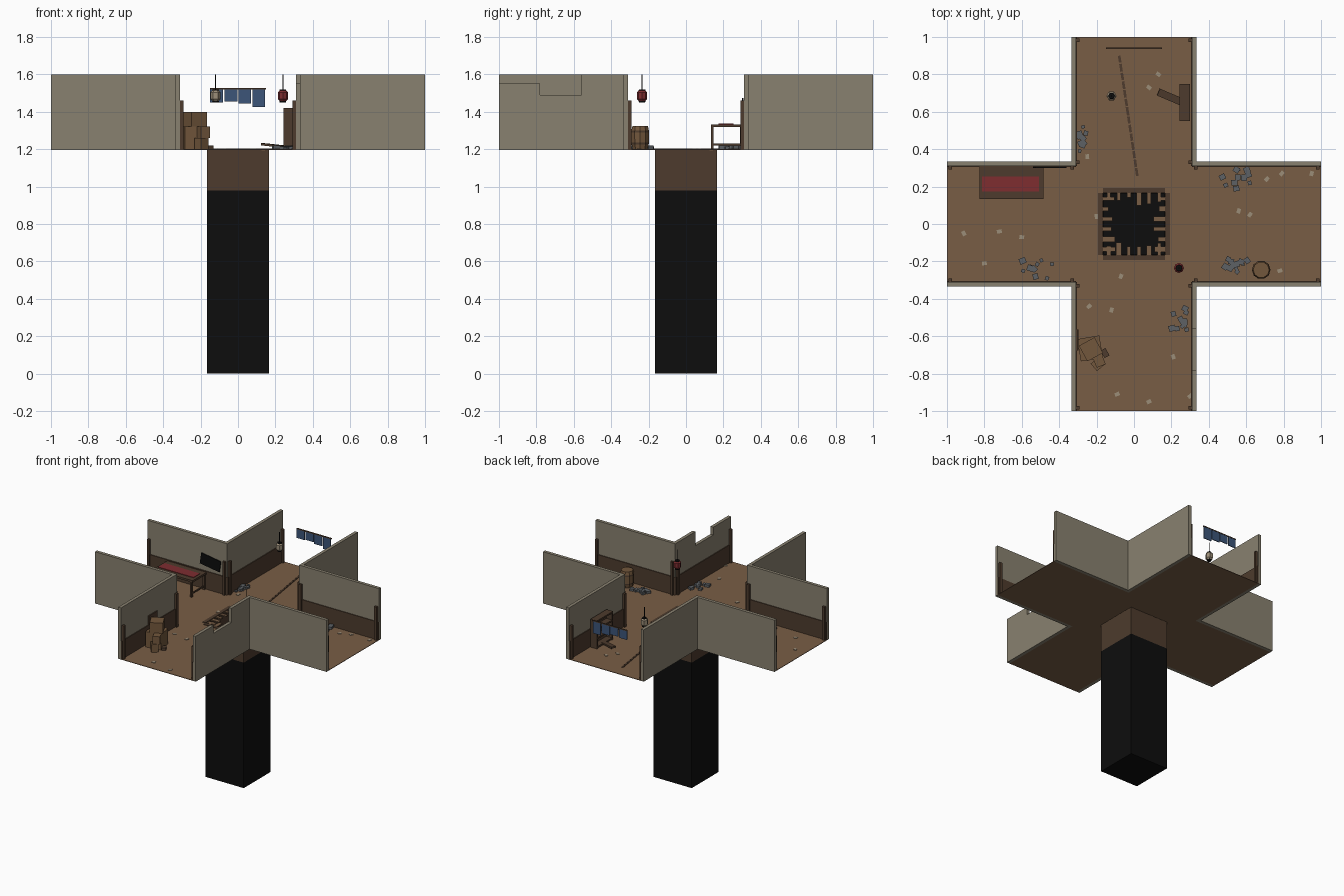
import bpy, bmesh, math, random
from mathutils import Matrix, Vector, Euler

random.seed(4)
cube = bpy.data.objects.get("Cube")
if cube:
    bpy.data.objects.remove(cube, do_unlink=True)


def colour(name, r, g, b):
    m = bpy.data.materials.new(name)
    m.use_nodes = True
    m.diffuse_color = (r, g, b, 1)
    m.node_tree.nodes["Principled BSDF"].inputs["Base Color"].default_value = (r, g, b, 1)
    return m


PLASTER = colour("plaster", .25, .22, .16)
FLOOR = colour("floor_wood", .19, .11, .06)
DARK = colour("dark_wood", .075, .044, .026)
BLACK = colour("black", .004, .004, .004)
RED = colour("red_cloth", .21, .026, .03)
BLUE = colour("blue_cloth", .045, .09, .19)
STONE = colour("grey_stone", .11, .12, .13)
PAPER = colour("paper", .33, .27, .19)
CRATE = colour("crate_wood", .17, .095, .045)

DECK = 1.2      # floor level
HALF = .31      # inner half width of each arm
OUT = .335      # outer face of the walls
PIT = .165      # half width of the shaft


def finish(name, bm, *mats):
    bmesh.ops.recalc_face_normals(bm, faces=bm.faces)
    me = bpy.data.meshes.new(name)
    bm.to_mesh(me)
    bm.free()
    for m in mats:
        me.materials.append(m)
    ob = bpy.data.objects.new(name, me)
    bpy.context.collection.objects.link(ob)
    return ob


def add_box(bm, loc, size, rot=(0, 0, 0)):
    mat = Matrix.LocRotScale(Vector(loc), Euler(rot), Vector(size))
    bmesh.ops.create_cube(bm, size=1, matrix=mat)


def box(name, loc, size, mat, rot=(0, 0, 0)):
    bm = bmesh.new()
    add_box(bm, loc, size, rot)
    return finish(name, bm, mat)


def span(bm, x, y, z):
    """Box between the given limits on each axis."""
    add_box(bm, [sum(a) / 2 for a in (x, y, z)], [a[1] - a[0] for a in (x, y, z)])


def turn(bm, k):
    bm.transform(Matrix.Rotation(k * math.pi / 2, 4, "Z"))


def lathe(name, x, y, profile, sides, *mats):
    """Revolved profile of (radius, height, material index of the band above)."""
    bm = bmesh.new()
    rings = []
    for r, z, _ in profile:
        rings.append([bm.verts.new((x + r * math.cos(math.tau * i / sides),
                                    y + r * math.sin(math.tau * i / sides), z))
                      for i in range(sides)])
    for a, b, p in zip(rings, rings[1:], profile):
        for i in range(sides):
            j = (i + 1) % sides
            bm.faces.new((a[i], a[j], b[j], b[i])).material_index = p[2]
    bm.faces.new(rings[0]).material_index = profile[0][2]
    bm.faces.new(rings[-1]).material_index = profile[-1][2]
    return finish(name, bm, *mats)


# Cross-shaped floor around the square pit
bm = bmesh.new()
for k in range(4):
    span(bm, (-HALF, HALF), (HALF, 1), (DECK - .004, DECK))
    span(bm, (-PIT, HALF), (PIT, HALF), (DECK - .004, DECK))
    turn(bm, 1)
finish("floor", bm, FLOOR)

# Walls, wainscot and posts on both sides of each arm
for k in range(4):
    for side in (-1, 1):
        start = HALF if side > 0 else OUT
        outline = [(start, DECK - .004), (1, DECK - .004), (1, 1.6), (start, 1.6)]
        if k == 2 and side < 0:     # broken wall top
            outline[2:3] = [(1, 1.55), (.78, 1.55), (.78, 1.49), (.56, 1.49), (.56, 1.6)]
        bm = bmesh.new()
        face = bm.faces.new([bm.verts.new((side * HALF, y, z)) for y, z in outline])
        ext = bmesh.ops.extrude_face_region(bm, geom=[face])
        bmesh.ops.translate(bm, vec=(side * (OUT - HALF), 0, 0),
                            verts=[v for v in ext["geom"] if isinstance(v, bmesh.types.BMVert)])
        turn(bm, k)
        finish("wall", bm, PLASTER)

        bm = bmesh.new()
        add_box(bm, (side * (HALF - .003), (HALF + 1) / 2, DECK + .07), (.006, 1 - HALF, .14))
        for y in (HALF + .02, .982):
            add_box(bm, (side * (HALF - .009), y, DECK + .13), (.018, .02, .26))
        turn(bm, k)
        finish("wainscot_and_posts", bm, DARK)

# Shaft: open-topped box, wooden near the top and black below
bm = bmesh.new()
levels = [[bm.verts.new((sx * PIT, sy * PIT, z)) for sx, sy in ((-1, -1), (1, -1), (1, 1), (-1, 1))]
          for z in (0, .98, DECK)]
bm.faces.new(levels[0])
for n in range(2):
    for i in range(4):
        j = (i + 1) % 4
        f = bm.faces.new((levels[n][i], levels[n][j], levels[n + 1][j], levels[n + 1][i]))
        f.material_index = n
finish("shaft", bm, BLACK, DARK)
box("shaft_darkness", (0, 0, .98), (2 * PIT - .004, 2 * PIT - .004, .004), BLACK)

# Pit rim and splintered boards reaching over the hole
bm = bmesh.new()
for k in range(4):
    span(bm, (-PIT, PIT), (PIT, PIT + .028), (DECK, DECK + .004))
    turn(bm, 1)
finish("pit_rim", bm, DARK)
bm = bmesh.new()
for k in range(4):
    for i in range(6):
        length = random.uniform(.02, .07)
        add_box(bm, (-.135 + i * .054, PIT - length / 2, DECK - .004),
                (random.uniform(.018, .03), length, .008))
    turn(bm, 1)
finish("broken_boards", bm, FLOOR)

# Long table with red runner
bm = bmesh.new()
add_box(bm, (-.655, .22, 1.325), (.34, .175, .015))
for x in (-.81, -.5):
    for y in (.14, .295):
        add_box(bm, (x, y, 1.26), (.015, .015, .12))
    add_box(bm, (x, .22, 1.225), (.01, .15, .01))
finish("table", bm, DARK)
box("table_runner", (-.66, .215, 1.334), (.305, .08, .005), RED)

# Wall hangings
box("crooked_board", (-.45, .303, 1.42), (.17, .008, .085), BLACK, (0, .15, 0))
box("wall_plaque", (-.302, -.62, 1.38), (.008, .11, .07), DARK)

# Crates
for loc, size, yaw in (((-.235, -.665, 1.26), (.12, .12, .12), .17),
                       ((-.23, -.67, 1.36), (.095, .095, .08), .5),
                       ((-.195, -.75, 1.23), (.052, .052, .06), .7),
                       ((-.185, -.735, 1.29), (.052, .052, .06), .4)):
    box("crate", loc, size, CRATE, (0, 0, yaw))
box("crate_scrap", (-.155, -.69, 1.21), (.03, .045, .02), DARK, (0, 0, .5))

# Shelf with a fallen board
bm = bmesh.new()
for y in (.557, .743):
    add_box(bm, (.272, y, 1.31), (.055, .012, .22))
for z in (1.21, 1.28, 1.35, 1.414):
    add_box(bm, (.272, .65, z), (.055, .19, .012))
add_box(bm, (.297, .65, 1.31), (.006, .19, .22))
finish("shelf", bm, DARK)
box("fallen_board", (.19, .68, 1.22), (.13, .04, .012), DARK, (0, .1, -.4))

# Barrel with hoops
lathe("barrel", .68, -.245, [(.042, 1.2, 0), (.048, 1.225, 1), (.049, 1.235, 0),
                             (.05, 1.29, 1), (.049, 1.3, 0), (.043, 1.325, 0)], 10, CRATE, DARK)

# Hanging lanterns
for name, x, y, sides, mat in (("red_lantern", .24, -.235, 8, RED),
                               ("paper_lantern", -.12, .685, 6, PAPER)):
    lathe(name, x, y, [(.017, 1.45, 1), (.018, 1.458, 0), (.027, 1.468, 0),
                       (.027, 1.504, 0), (.018, 1.513, 1), (.017, 1.52, 1)], sides, mat, BLACK)
    box(name + "_cord", (x, y, 1.56), (.004, .004, .08), BLACK)

# Curtain strips on a rod
box("curtain_rod", (0, .94, 1.522), (.3, .008, .008), DARK)
for x, low in ((-.115, 1.45), (-.038, 1.455), (.036, 1.443), (.111, 1.425)):
    box("curtain_strip", (x, .94, (low + 1.52) / 2), (.068, .005, 1.52 - low), BLUE)

# Broken trail of splinters along the floor
bm = bmesh.new()
a, b = Vector((-.08, .905, DECK)), Vector((.018, .255, DECK))
yaw = math.atan2(b.y - a.y, b.x - a.x)
for i in range(14):
    add_box(bm, a.lerp(b, (i + .5) / 14), (random.uniform(.036, .046), .014, .008), (0, 0, yaw))
finish("floor_splinters", bm, DARK)

# Rubble heaps
for cx, cy in ((-.28, .46), (-.525, -.24), (.53, .26), (.53, -.225), (.24, -.52)):
    bm = bmesh.new()
    for i in range(11):
        s = random.uniform(.016, .032)
        x = max(-.29, min(.29, cx + random.gauss(0, .035))) if abs(cy) > HALF else cx + random.gauss(0, .04)
        y = cy + random.gauss(0, .035)
        if abs(cy) < HALF:
            y = max(-.29, min(.29, y))
        add_box(bm, (x, y, DECK + s * .35), (s, s * 1.1, s * .6), (0, 0, random.uniform(0, 3)))
    finish("rubble", bm, STONE)

# Paper scraps
bm = bmesh.new()
for x, y in ((.13, .8), (.08, .73), (-.25, .36), (-.2, .04), (.56, .07), (.62, .05), (.71, .24),
             (.79, .27), (.95, .27), (-.91, -.05), (-.72, -.04), (-.6, -.07), (-.8, -.21),
             (-.07, -.28), (-.24, -.44), (-.12, -.46), (.21, -.71), (-.09, -.91), (.08, -.95),
             (.3, -.92), (.78, -.25)):
    add_box(bm, (x, y, DECK + .002), (.02, .026, .004), (0, 0, random.uniform(0, 3)))
finish("paper_scraps", bm, PAPER)
